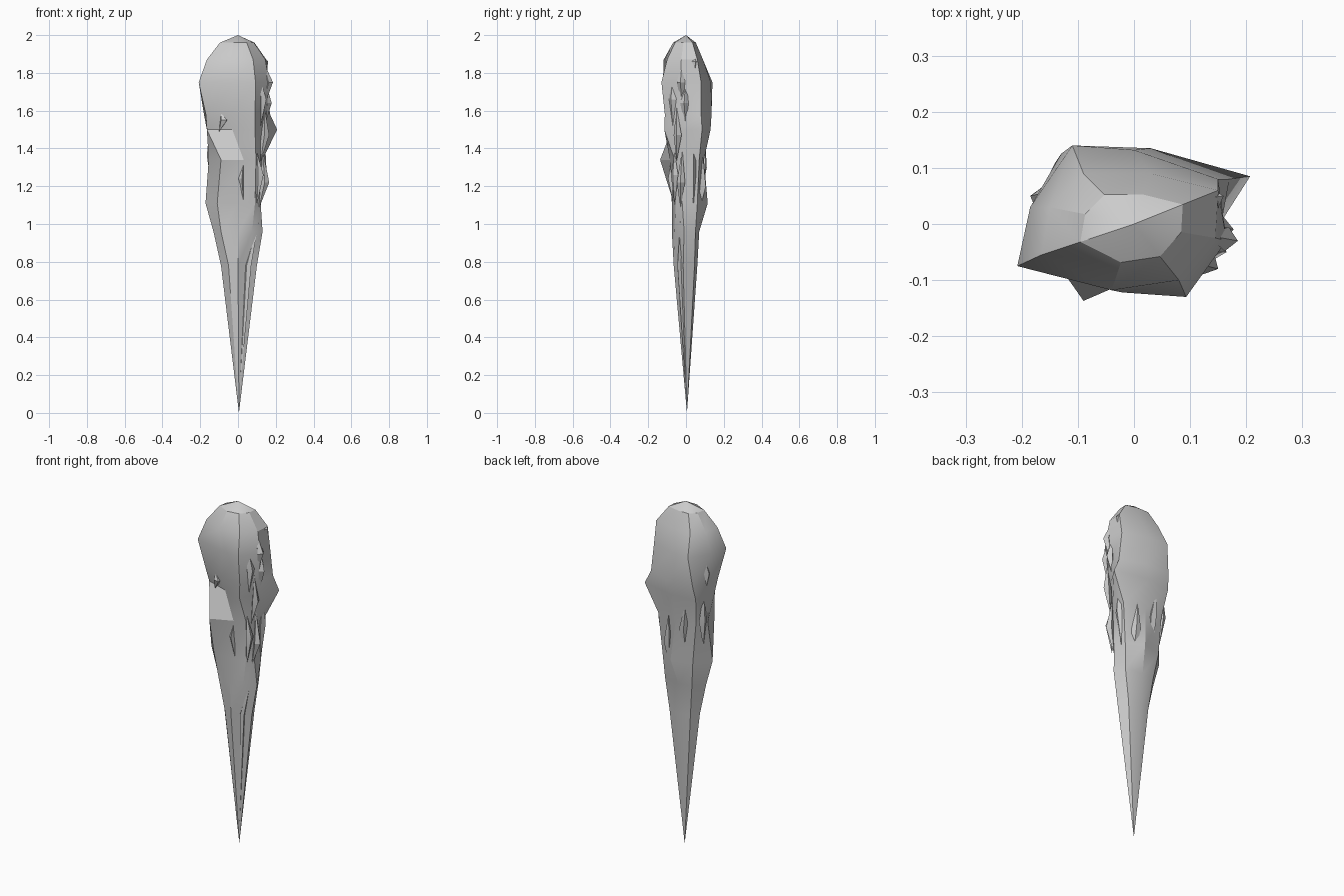
import bpy, bmesh, math
from mathutils import Vector

SIDES = 8
# Cross-sections: height, then x,y pairs from the left round the front, right and back
RINGS = [
    (0.78, -.09, .0, -.05, -.05, .0, -.065, .05, -.03, .1, -.015, .075, .045, .0, .06, -.06, .045),
    (0.96, -.13, .0, -.09, -.05, .0, -.075, .075, -.06, .13, -.01, .1, .05, .0, .07, -.08, .06),
    (1.11, -.172, .0, -.11, -.065, .0, -.075, .09, -.055, .12, -.02, .11, .06, .02, .115, -.1, .08),
    (1.34, -.155, .02, -.09, -.137, .03, -.085, .095, -.06, .13, -.02, .13, .07, .0, .095, -.12, .08),
    (1.50, -.165, .03, -.165, -.03, -.03, -.076, .09, -.115, .14, -.02, .207, .085, .0, .13, -.14, .11),
    (1.58, -.18, .03, -.17, -.055, -.04, -.1, .09, -.112, .15, -.03, .17, .08, .03, .135, -.13, .125),
    (1.75, -.185, .03, -.208, -.075, -.02, -.122, .093, -.13, .165, -.03, .15, .08, .0, .132, -.11, .14),
    (1.87, -.15, .03, -.165, -.055, -.04, -.118, .08, -.1, .145, -.025, .15, .06, .03, .09, -.09, .09),
]


def finish(name, bm, angle):
    bmesh.ops.recalc_face_normals(bm, faces=bm.faces)
    mesh = bpy.data.meshes.new(name)
    bm.to_mesh(mesh)
    bm.free()
    ob = bpy.data.objects.new(name, mesh)
    bpy.context.collection.objects.link(ob)
    bpy.ops.object.select_all(action='DESELECT')
    ob.select_set(True)
    bpy.context.view_layer.objects.active = ob
    bpy.ops.object.shade_smooth_by_angle(angle=math.radians(angle))
    return ob


# Main body: jagged tapering spike with a bulging, rounded head
bm = bmesh.new()
loops = []
for z, *xy in RINGS:
    loops.append([bm.verts.new((xy[2 * i], xy[2 * i + 1], z)) for i in range(SIDES)])
# Crown ring is a shrunken copy of the last section
loops.append([bm.verts.new((v.co.x * .58, v.co.y * .58, 1.96)) for v in loops[-1]])
for low, high in zip(loops, loops[1:]):
    for i in range(SIDES):
        j = (i + 1) % SIDES
        bm.faces.new((low[i], low[j], high[j], high[i]))
tip = bm.verts.new((.005, .005, 0))
crown = bm.verts.new((0, 0, 2))
for i in range(SIDES):
    j = (i + 1) % SIDES
    bm.faces.new((loops[0][j], loops[0][i], tip))
    bm.faces.new((loops[-1][i], loops[-1][j], crown))
finish("spike_body", bm, 28)


# Shards: slim crooked splinters, widest above the middle, lying on the body
def shard(name, base, belly, top, width):
    bm = bmesh.new()
    a, m, t = Vector(base), Vector(belly), Vector(top)
    out = Vector((m.x, m.y, 0)).normalized()
    side = Vector((-out.y, out.x, 0))
    mid = [m, m + side * width - out * .02, m - out * .05, m - side * width - out * .02]
    ring = [bm.verts.new(p) for p in mid]
    va, vt = bm.verts.new(a), bm.verts.new(t)
    for i in range(4):
        j = (i + 1) % 4
        bm.faces.new((va, ring[i], ring[j]))
        bm.faces.new((vt, ring[j], ring[i]))
    finish(name, bm, 20)


SIDE_SHARDS = [
    ((.11, -.03, 1.08), (.165, -.03, 1.22), (.13, -.02, 1.40)),
    ((.10, -.06, 1.10), (.135, -.07, 1.26), (.10, -.06, 1.38)),
    ((.12, .04, 1.10), (.15, .04, 1.30), (.14, .04, 1.50)),
    ((.12, -.05, 1.33), (.165, -.05, 1.47), (.14, -.05, 1.62)),
    ((.13, .0, 1.48), (.178, -.01, 1.64), (.14, .0, 1.78)),
    ((.12, -.07, 1.52), (.15, -.08, 1.66), (.11, -.07, 1.80)),
    ((.13, -.02, 1.60), (.185, -.03, 1.75), (.13, -.02, 1.87)),
    ((.13, .04, 1.68), (.16, .05, 1.86), (.08, .04, 1.95)),
]
for n, (a, m, t) in enumerate(SIDE_SHARDS):
    shard(f"side_shard_{n + 1}", a, m, t, .022)

BACK_SHARDS = [
    ((.06, .06, 1.02), (.07, .105, 1.20), (.05, .09, 1.36)),
    ((-.06, .07, 1.08), (-.06, .11, 1.30), (-.07, .1, 1.48)),
    ((-.14, .04, 1.20), (-.165, .06, 1.36), (-.15, .05, 1.52)),
    ((-.15, .05, 1.48), (-.185, .05, 1.64), (-.14, .06, 1.80)),
]
for n, (a, m, t) in enumerate(BACK_SHARDS):
    shard(f"back_shard_{n + 1}", a, m, t, .025)

# Small chips on the front face
shard("front_chip_left", (-.1, -.07, 1.49), (-.09, -.095, 1.55), (-.09, -.08, 1.59), .025)
shard("front_chip_low", (.03, -.07, 1.12), (.02, -.095, 1.24), (.03, -.08, 1.33), .015)

# Thin ridge running down the front right of the lower spike
shard("lower_ridge", (.006, .003, .06), (.07, -.045, .78), (.11, -.03, 1.02), .014)
